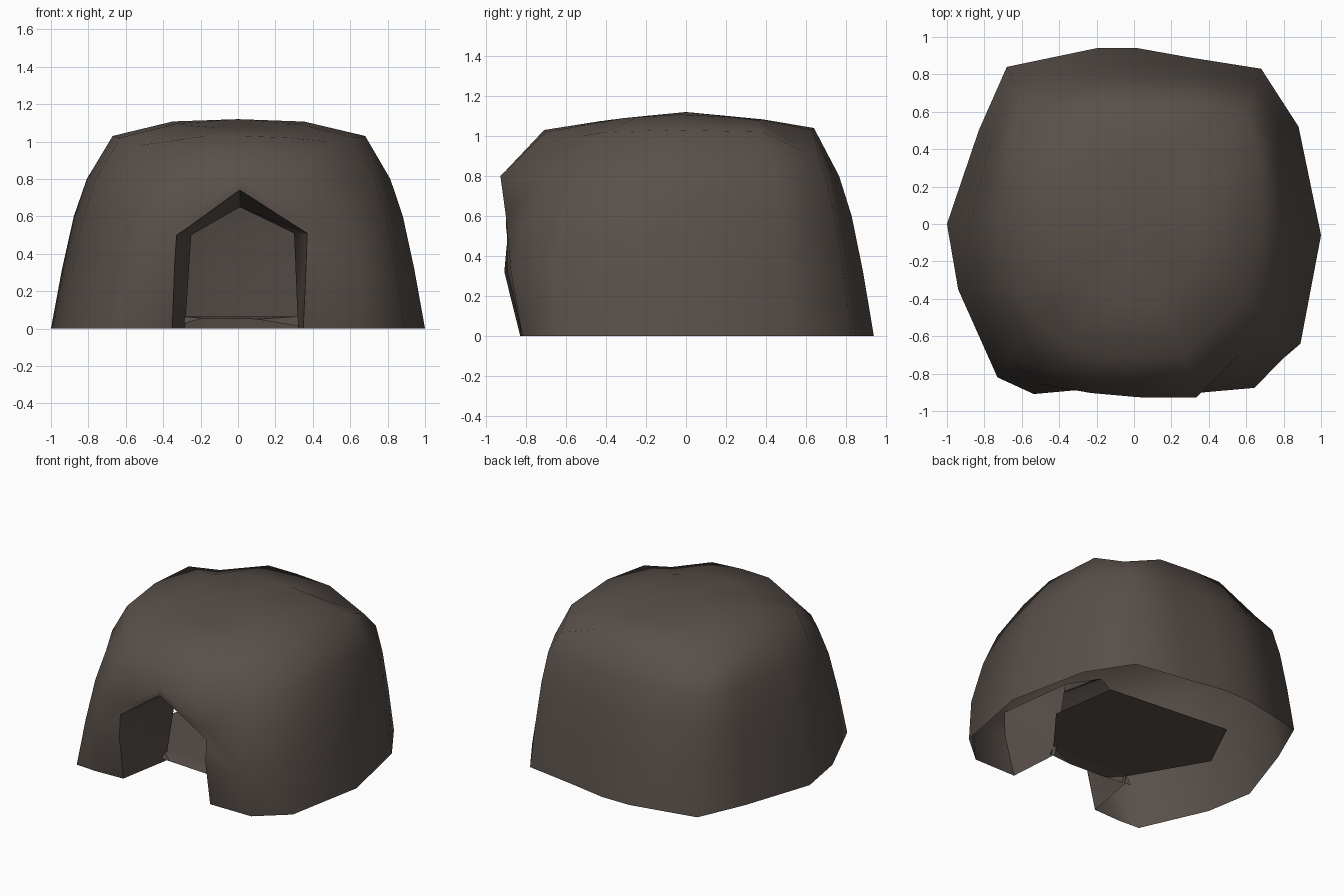
import bpy, bmesh, math

if "Cube" in bpy.data.objects:
    bpy.data.objects.remove(bpy.data.objects["Cube"])

stone = bpy.data.materials.new("dark brown stone")
stone.diffuse_color = (0.098, 0.079, 0.068, 1)
stone.use_nodes = True
stone.node_tree.nodes["Principled BSDF"].inputs["Base Color"].default_value = stone.diffuse_color

# Columns around the rock: foot x, y; roof rim x, y, z; brow bulge, low bulge
COLUMNS = [
    (1.0, -.06, .68, -.06, 1.03, 0, 0), (.88, .52, .66, .38, 1.02, 0, 0),
    (.68, .83, .59, .60, .92, 0, 0), (.30, .89, .30, .63, 1.03, 0, 0),
    (.02, .94, .02, .64, 1.04, 0, 0), (-.20, .94, -.20, .64, 1.04, 0, 0),
    (-.68, .84, -.56, .59, .93, 0, 0),
    (-.83, .50, -.65, .36, 1.02, 0, 0), (-1.0, 0, -.67, 0, 1.03, 0, 0),
    (-.94, -.35, -.63, -.38, 1.02, 0, 0), (-.73, -.82, -.53, -.52, .98, 0, .02),
    (-.57, -.83, -.38, -.62, 1.0, .2, .9), (-.30, -.82, -.18, -.70, 1.03, .9, 0),
    (0, -.82, .04, -.71, 1.03, 1, 0), (.40, -.82, .28, -.70, 1.02, 1.05, 0),
    (.68, -.82, .48, -.52, 1.00, 0, 1), (.89, -.64, .62, -.40, 1.02, 0, .7)]

# Wall levels: height, lean towards the rim, brow bulge, low bulge
LEVELS = [(0, 0, 0, 0), (.32, .18, .09, .11), (.60, .37, .12, .09),
          (.80, .58, .17, .05), (1.03, 1, 0, 0)]


def tunnel_end(z):
    return -.43 + .16 * z


def make_object(name, bm):
    bmesh.ops.recalc_face_normals(bm, faces=bm.faces)
    mesh = bpy.data.meshes.new(name)
    bm.to_mesh(mesh)
    bm.free()
    mesh.materials.append(stone)
    obj = bpy.data.objects.new(name, mesh)
    bpy.context.collection.objects.link(obj)
    return obj


def bridge(bm, low, high):
    n = len(low)
    for i in range(n):
        j = (i + 1) % n
        bm.faces.new((low[i], low[j], high[j], high[i]))


# Rock body: leaning walls and a shallow domed roof
bm = bmesh.new()
rings = []
for z, t, brow, low_bulge in LEVELS:
    ring = []
    for bx, by, rx, ry, rz, w_brow, w_low in COLUMNS:
        bulge = brow * w_brow + low_bulge * w_low
        ring.append(bm.verts.new((bx + (rx - bx) * t, by + (ry - by) * t - bulge,
                                  rz if t == 1 else z)))
    rings.append(ring)
roof = [(c[2] * .52, c[3] * .6) for c in COLUMNS]
rings.append([bm.verts.new((x, y, 1.12 - .1 * x * x - .25 * y * y)) for x, y in roof])
for low, high in zip(rings, rings[1:]):
    bridge(bm, low, high)
peak = bm.verts.new((0, 0, 1.12))
for i in range(len(COLUMNS)):
    bm.faces.new((rings[-1][i], rings[-1][(i + 1) % len(COLUMNS)], peak))
bm.faces.new(rings[0])
rock = make_object("rock_shell", bm)

# Cutter for the pointed, tapering doorway
outer = [(-.37, -.1), (-.33, .50), (.01, .74), (.37, .51), (.35, -.1)]
inner = [(-.29, -.1), (-.25, .50), (.01, .65), (.30, .51), (.325, -.1)]
bm = bmesh.new()
front = [bm.verts.new((x, -.90, z)) for x, z in outer]
back = [bm.verts.new((x, tunnel_end(z), z)) for x, z in inner]
mouth = [bm.verts.new((x * 1.03, -1.1, z)) for x, z in outer]
bridge(bm, mouth, front)
bridge(bm, front, back)
bm.faces.new(mouth)
bm.faces.new(back)
cutter = make_object("doorway_cutter", bm)
cutter.hide_render = True

# Carve the doorway
carve = rock.modifiers.new("doorway", 'BOOLEAN')
carve.operation = 'DIFFERENCE'
carve.solver = 'EXACT'
carve.object = cutter
bpy.context.view_layer.objects.active = rock
rock.select_set(True)
bpy.ops.object.modifier_apply(modifier=carve.name)
bpy.data.objects.remove(cutter)

# Open the underside and the tunnel end, leaving a hollow thin shell
bm = bmesh.new()
bm.from_mesh(rock.data)
opened = [f for f in bm.faces
          if all(v.co.z < .001 for v in f.verts)
          or all(abs(v.co.y - tunnel_end(v.co.z)) < .001 for v in f.verts)]
bmesh.ops.delete(bm, geom=opened, context='FACES')
bm.to_mesh(rock.data)
bm.free()
bpy.ops.object.shade_smooth_by_angle(angle=math.radians(62))

# Floor sheet inside the hollow, with a small lip at the doorway
bm = bmesh.new()
floor = [(.59, -.10), (.52, .38), (-.41, .47), (-.60, .08), (-.30, -.43), (.32, -.45)]
edge = [bm.verts.new((x, y, .065)) for x, y in floor]
bm.faces.new(edge)
lip = [bm.verts.new(p) for p in ((-.34, -.44, .015), (-.19, -.52, .055),
                                 (.10, -.53, .05), (.34, -.46, .01))]
bm.faces.new((edge[4], lip[0], lip[1]))
bm.faces.new((edge[4], lip[1], lip[2], edge[5]))
bm.faces.new((edge[5], lip[2], lip[3]))
make_object("cave_floor", bm)
